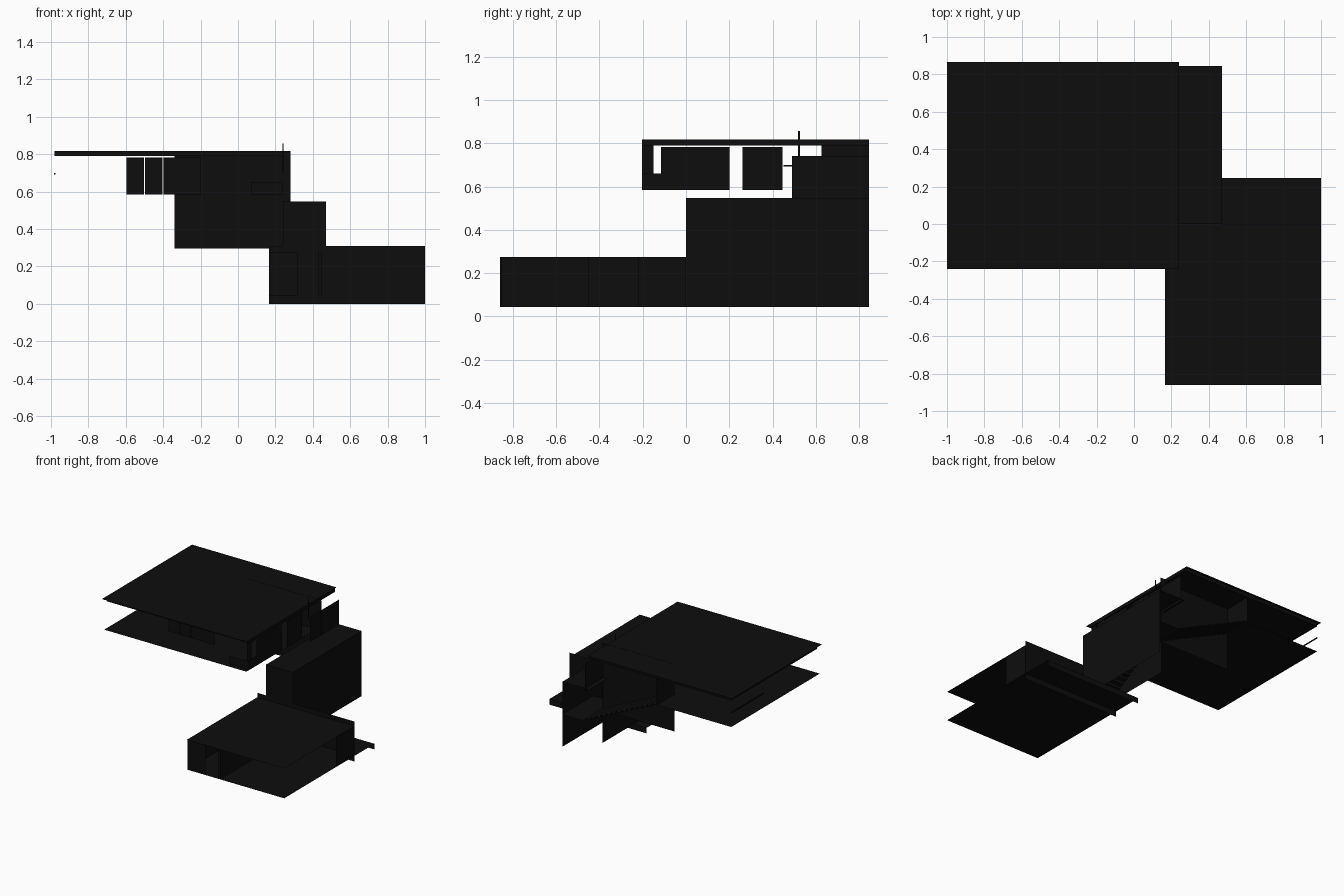
import bpy

if "Cube" in bpy.data.objects:
    bpy.data.objects.remove(bpy.data.objects["Cube"])

mat = bpy.data.materials.new("near_black")
mat.diffuse_color = (0.004, 0.004, 0.004, 1)
mat.use_nodes = True
mat.node_tree.nodes["Principled BSDF"].inputs["Base Color"].default_value = mat.diffuse_color


def make(name, verts, faces):
    me = bpy.data.meshes.new(name)
    me.from_pydata(verts, [], faces)
    me.materials.append(mat)
    ob = bpy.data.objects.new(name, me)
    bpy.context.collection.objects.link(ob)
    return ob


def flat(name, z, x0, x1, y0, y1):
    make(name, [(x0, y0, z), (x1, y0, z), (x1, y1, z), (x0, y1, z)], [(0, 1, 2, 3)])


def xwall(name, x, y0, y1, z0, z1):
    make(name, [(x, y0, z0), (x, y1, z0), (x, y1, z1), (x, y0, z1)], [(0, 1, 2, 3)])


def ywall(name, y, x0, x1, z0, z1):
    make(name, [(x0, y, z0), (x1, y, z0), (x1, y, z1), (x0, y, z1)], [(0, 1, 2, 3)])


def box(name, x0, x1, y0, y1, z0, z1):
    v = [(x, y, z) for z in (z0, z1) for y in (y0, y1) for x in (x0, x1)]
    make(name, v, [(0, 2, 3, 1), (4, 5, 7, 6), (0, 1, 5, 4),
                   (1, 3, 7, 5), (3, 2, 6, 7), (2, 0, 4, 6)])


def flight(name, start, run, width, z0, z1, n):
    """Zigzag stair sheet: treads and risers from start along run."""
    v, f = [], []
    for i in range(n + 1):
        for k in (i, i + 1):
            z = z0 + (z1 - z0) * min(k, n) / n
            px, py = start[0] + run[0] * i / n, start[1] + run[1] * i / n
            v += [(px, py, z), (px + width[0], py + width[1], z)]
    for j in range(0, len(v) - 4, 2):
        f.append((j, j + 1, j + 3, j + 2))
    make(name, v, f)


# Lower pavilion: floor, roof, perimeter walls
F, C = 0.044, 0.275
flat("lower_floor", F, 0.165, 1.0, -0.862, 0.245)
flat("lower_roof", C, 0.165, 1.0, -0.862, 0.0)
xwall("lower_left_wall", 0.167, -0.86, 0.0, F, C)
ywall("lower_back_wall", 0.0, 0.167, 1.0, 0.0, 0.31)
ywall("lower_back_slab_edge", 0.245, 0.167, 1.0, 0.0, F)
ywall("lower_front_wall", -0.855, 0.167, 0.32, F, C)
ywall("lower_front_pier", -0.855, 0.43, 0.45, F, C)
xwall("lower_right_wall", 0.995, -0.22, 0.0, F, C)
xwall("lower_partition", 0.45, -0.855, -0.45, F, C)

# Stair tower between the levels
xwall("stair_outer_wall", 0.47, 0.0, 0.845, F, 0.548)
xwall("stair_inner_wall", 0.275, 0.0, 0.63, F, 0.548)
xwall("stair_upper_wall", 0.275, 0.49, 0.845, 0.53, 0.74)
ywall("stair_front_wall", 0.0, 0.24, 0.47, 0.295, 0.548)
flat("stair_roof", 0.548, 0.24, 0.47, 0.0, 0.845)
flat("stair_landing", 0.295, 0.275, 0.47, 0.5, 0.845)
flight("lower_stairs", (0.275, 0.07), (0, 0.43), (0.195, 0), F, 0.295, 12)
flight("upper_stairs", (0.275, 0.63), (-0.615, 0), (0, 0.215), 0.295, 0.585, 14)
ywall("stair_side_wall", 0.625, -0.34, 0.28, 0.295, 0.818)
xwall("stair_end_wall", -0.34, 0.625, 0.845, 0.585, 0.79)

# Upper pavilion: floor with stair void, roof and edge boards
U, R = 0.585, 0.817
flat("upper_floor", U, -0.98, 0.24, -0.24, 0.625)
flat("upper_floor_back", U, -0.98, -0.34, 0.625, 0.845)
flat("upper_roof", R, -1.0, 0.24, -0.24, 0.865)
flat("upper_ceiling", 0.79, -0.98, 0.24, -0.203, 0.845)
for i, x in enumerate((-0.98, 0.24)):
    xwall(f"roof_side_edge_{i}", x, -0.203, 0.845, 0.79, R)
for i, y in enumerate((-0.203, 0.845)):
    ywall(f"roof_long_edge_{i}", y, -0.98, 0.24, 0.79, R)

# Upper walls with openings between them
for i, (y0, y1) in enumerate(((-0.115, 0.20), (0.26, 0.445))):
    xwall(f"upper_right_wall_{i}", 0.238, y0, y1, U, 0.782)
xwall("upper_corner_wall", 0.22, -0.203, -0.15, U, 0.79)
for i, (x0, x1) in enumerate(((-0.595, -0.503), (-0.497, -0.403), (-0.397, -0.2))):
    ywall(f"upper_front_panel_{i}", 0.0, x0, x1, U, 0.782)
xwall("upper_partition", -0.397, 0.0, 0.20, U, 0.782)

# Balustrade, rails and post
xwall("balustrade_side", 0.238, -0.203, -0.115, U, 0.66)
ywall("balustrade_front", -0.203, 0.07, 0.238, U, 0.65)
box("terrace_rail", -0.983, -0.977, 0.45, 0.845, 0.692, 0.70)
box("roof_post", 0.237, 0.243, 0.518, 0.526, 0.70, 0.857)
